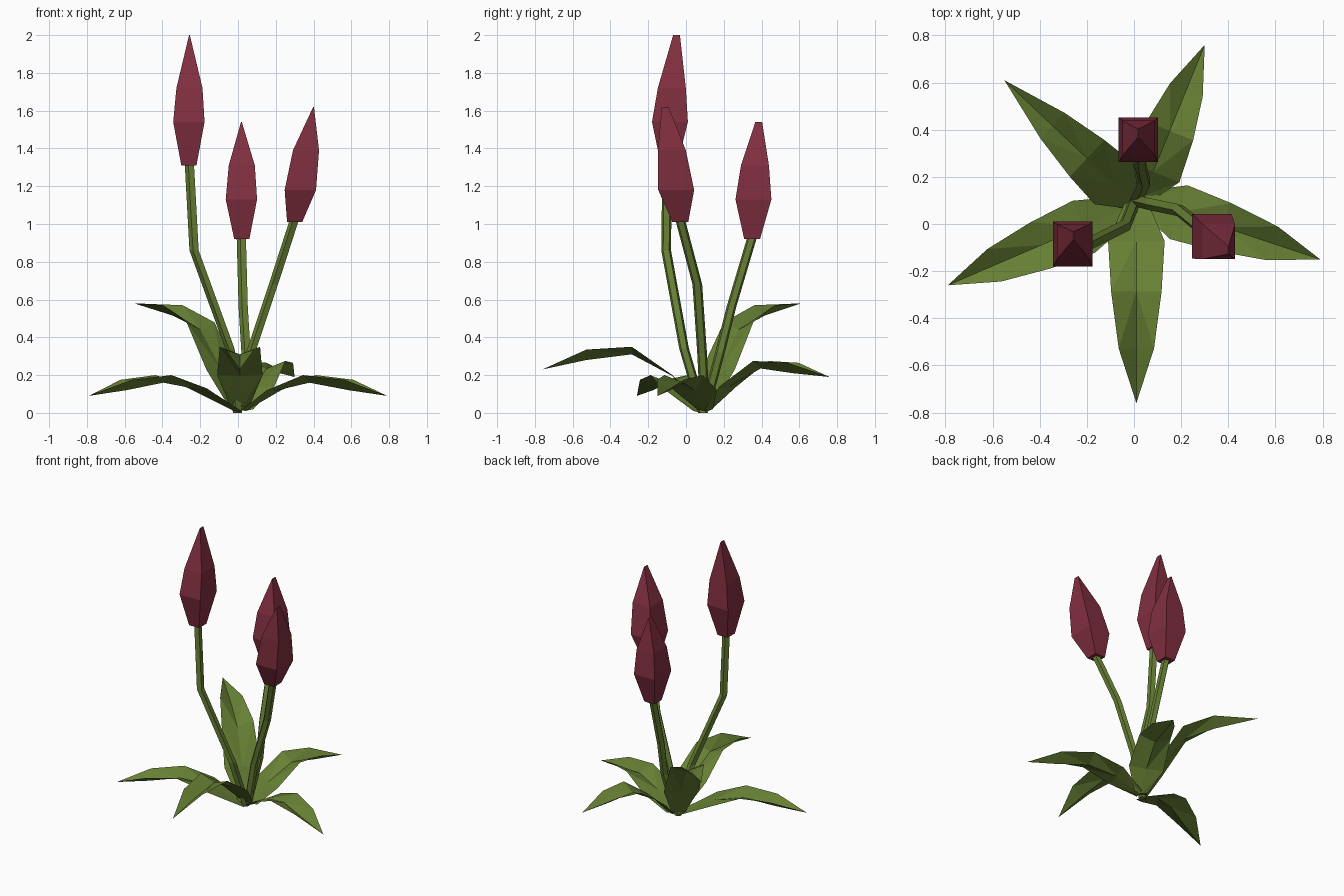
import bpy
from math import sin, cos, pi
from mathutils import Vector

cube = bpy.data.objects.get("Cube")
if cube:
    bpy.data.objects.remove(cube, do_unlink=True)


def make_material(name, color):
    mat = bpy.data.materials.new(name)
    mat.use_nodes = True
    mat.diffuse_color = color
    bsdf = next(n for n in mat.node_tree.nodes if n.type == 'BSDF_PRINCIPLED')
    bsdf.inputs["Base Color"].default_value = color
    bsdf.inputs["Roughness"].default_value = 0.9
    return mat


green = make_material("leaf green", (0.135, 0.215, 0.034, 1))
red = make_material("petal red", (0.223, 0.028, 0.051, 1))


def add_mesh(name, verts, faces, mat):
    mesh = bpy.data.meshes.new(name)
    mesh.from_pydata(verts, [], faces)
    mesh.materials.append(mat)
    mesh.update()
    obj = bpy.data.objects.new(name, mesh)
    bpy.context.collection.objects.link(obj)
    return obj


def loft(name, centres, radii, sides, mat):
    """Join level rings of the given (x, y) radii, capped at both ends."""
    verts = []
    for c, (rx, ry) in zip(centres, radii):
        for i in range(sides):
            a = 2 * pi * (i + 0.5) / sides
            verts.append((c[0] + rx * cos(a), c[1] + ry * sin(a), c[2]))
    faces = [tuple(reversed(range(sides)))]
    for r in range(len(centres) - 1):
        for i in range(sides):
            j = (i + 1) % sides
            a, b = r * sides, (r + 1) * sides
            faces.append((a + i, a + j, b + j, b + i))
    faces.append(tuple(range(len(verts) - sides, len(verts))))
    return add_mesh(name, verts, faces, mat)


def leaf(name, base, tip, heights, stations):
    """Strip of three points per row, cupped along its midrib, ending in a point."""
    start, end = Vector((*base, 0)), Vector((*tip, 0))
    side = (end - start).normalized().cross(Vector((0, 0, 1)))
    widths = (0.045, 0.12, 0.107, 0.075)
    cups = (0.01, 0.005, 0.04, 0.055)
    verts = []
    for t, h, w, cup in zip(stations, heights, widths, cups):
        p = start.lerp(end, t)
        for s in (-1, 0, 1):
            verts.append(p + side * w * s + Vector((0, 0, h - (cup if s == 0 else 0))))
    verts.append(end + Vector((0, 0, heights[-1])))
    faces = []
    for r in range(3):
        for s in (0, 1):
            a = r * 3 + s
            faces += [(a, a + 1, a + 4), (a, a + 4, a + 3)] if s else \
                     [(a, a + 1, a + 3), (a + 1, a + 4, a + 3)]
    faces += [(9, 10, 12), (10, 11, 12)]
    return add_mesh(name, verts, faces, green)


# Five arching leaves
usual = (0, 0.2, 0.45, 0.73)
leaf("front_leaf", (0.01, 0.10), (0.01, -0.76), (0.02, 0.2, 0.35, 0.335, 0.23), usual)
leaf("right_leaf", (0.0, 0.08), (-0.79, -0.26), (0.01, 0.13, 0.2, 0.175, 0.09),
     (0, 0.27, 0.5, 0.75))
leaf("left_leaf", (0.04, 0.10), (0.79, -0.15), (0.02, 0.12, 0.2, 0.175, 0.09), usual)
leaf("back_right_leaf", (-0.01, 0.10), (-0.55, 0.61), (0.02, 0.23, 0.48, 0.57, 0.58),
     (0, 0.14, 0.35, 0.62))
leaf("back_left_leaf", (0.04, 0.12), (0.30, 0.76), (0.02, 0.14, 0.275, 0.265, 0.19),
     (0, 0.16, 0.43, 0.7))

# Stems: paths from the crown up to the buds
stems = {
    "tall_stem": [(0.0, 0.09, 0.0), (-0.04, -0.01, 0.34), (-0.23, -0.105, 0.86),
                  (-0.255, -0.10, 1.32)],
    "left_stem": [(0.01, 0.10, 0.02), (0.07, 0.085, 0.32), (0.19, 0.06, 0.68),
                  (0.30, -0.03, 1.02)],
    "back_stem": [(0.01, 0.10, 0.02), (0.045, 0.18, 0.32), (0.03, 0.24, 0.56),
                  (0.02, 0.35, 0.93)],
}
for name, path in stems.items():
    loft(name, path, [(0.027, 0.027)] * len(path), 5, green)

# Buds: four-sided, widest low down, closing to a short ridge
buds = {
    "tall_bud": [(-0.26, -0.09, 1.31), (-0.26, -0.085, 1.54), (-0.257, -0.075, 1.72),
                 (-0.257, -0.05, 2.0)],
    "left_bud": [(0.30, -0.03, 1.01), (0.33, -0.052, 1.18), (0.36, -0.075, 1.39),
                 (0.40, -0.11, 1.62)],
    "back_bud": [(0.02, 0.35, 0.92), (0.018, 0.357, 1.13), (0.02, 0.365, 1.31),
                 (0.018, 0.385, 1.54)],
}
half = [(0.04, 0.042), (0.083, 0.095), (0.069, 0.074), (0.002, 0.018)]
corner = [(x * 2 ** 0.5, y * 2 ** 0.5) for x, y in half]
for name, path in buds.items():
    loft(name, path, corner, 4, red)
